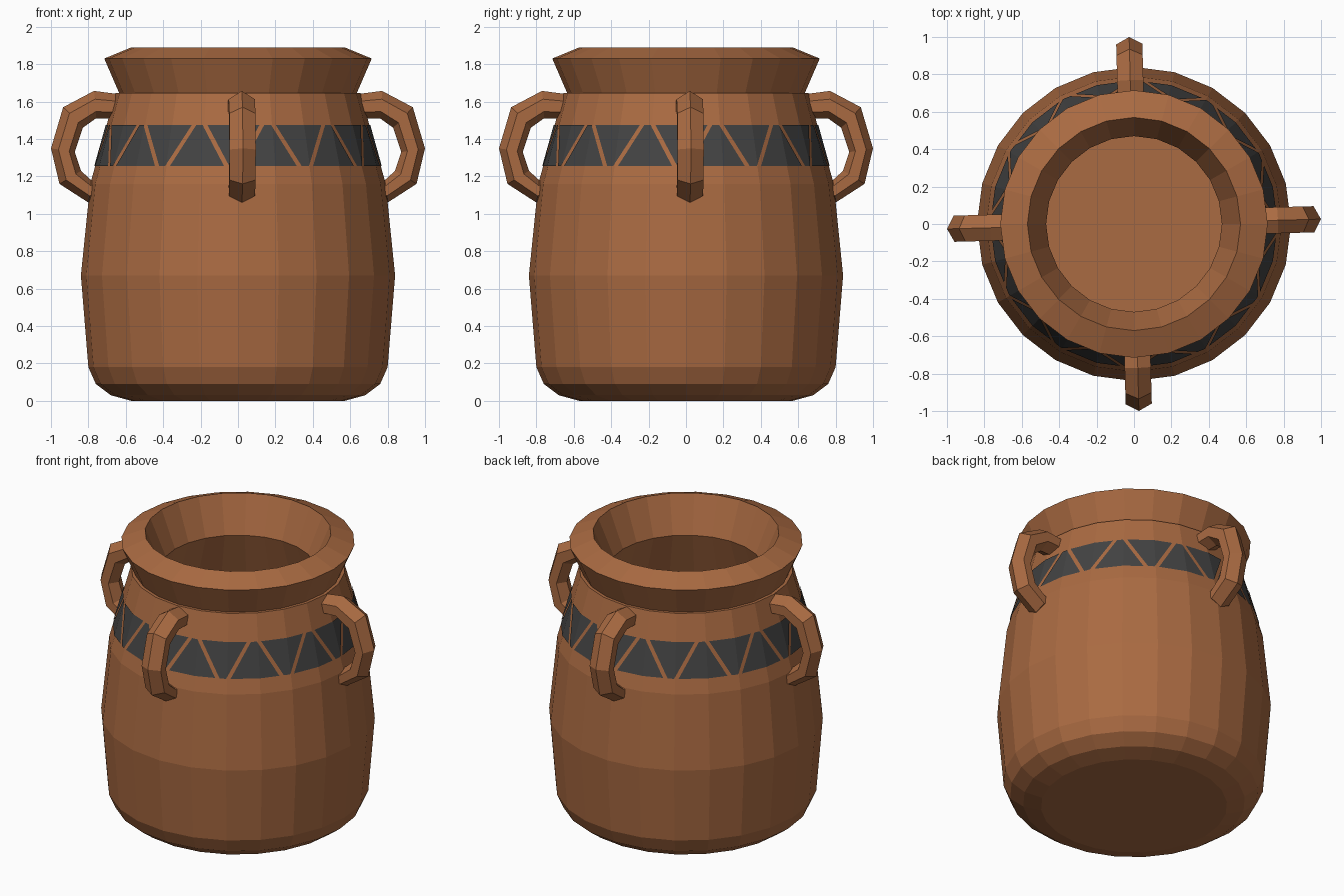
import bpy, math

if "Cube" in bpy.data.objects:
    bpy.data.objects.remove(bpy.data.objects["Cube"])

SIDES = 24
STEP = 2 * math.pi / SIDES


def material(name, color):
    m = bpy.data.materials.new(name)
    m.diffuse_color = (*color, 1)
    m.use_nodes = True
    m.node_tree.nodes["Principled BSDF"].inputs["Base Color"].default_value = m.diffuse_color
    return m


clay = material("clay brown", (0.40, 0.145, 0.054))
paint = material("charcoal paint", (0.056, 0.056, 0.056))


def make(name, verts, faces, mat):
    me = bpy.data.meshes.new(name)
    me.from_pydata(verts, [], faces)
    me.materials.append(mat)
    ob = bpy.data.objects.new(name, me)
    bpy.context.collection.objects.link(ob)
    return ob


# Hollow pot: outer wall, flared rim, then the inside down to its floor
profile = [(0.57, 0), (0.68, 0.03), (0.76, 0.09), (0.80, 0.18), (0.84, 0.67),
           (0.79, 1.16), (0.655, 1.645), (0.635, 1.645), (0.715, 1.83), (0.57, 1.89),
           (0.47, 1.65), (0.64, 1.16), (0.70, 0.67), (0.66, 0.18), (0.56, 0.12)]
verts = [(r * math.cos(i * STEP), r * math.sin(i * STEP), z)
         for r, z in profile for i in range(SIDES)]
faces = []
for k in range(len(profile) - 1):
    for i in range(SIDES):
        j = (i + 1) % SIDES
        a, b = k * SIDES, (k + 1) * SIDES
        faces.append((a + i, a + j, b + j, b + i))
faces.append(tuple(reversed(range(SIDES))))
last = (len(profile) - 1) * SIDES
faces.append(tuple(range(last, last + SIDES)))
make("pot_body", verts, faces, clay)


# Painted band: thin trapezoids that follow the faceted shoulder
def shoulder(angle, z):
    r = 0.79 + (z - 1.16) / (1.645 - 1.16) * (0.655 - 0.79)
    local = angle % STEP - STEP / 2
    r = r * math.cos(STEP / 2) / math.cos(local) + 0.005
    return (r * math.cos(angle), r * math.sin(angle), z)


LOW, HIGH = 1.255, 1.475
WIDE, TIP = math.radians(11.4), math.radians(1.5)
verts, faces = [], []
for n in range(24):
    center = math.radians(-92 + 15 * n)
    points_down = n % 2 == 0
    cols = {center - WIDE, center - TIP, center + TIP, center + WIDE}
    first = math.ceil((center - WIDE) / STEP)
    while first * STEP < center + WIDE:
        cols.add(first * STEP)
        first += 1
    cols = sorted(cols)
    for c, angle in enumerate(cols):
        reach = min(1, max(0, (WIDE - abs(angle - center)) / (WIDE - TIP)))
        h = (HIGH - LOW) * reach
        lo, hi = (HIGH - h, HIGH) if points_down else (LOW, LOW + h)
        verts += [shoulder(angle, lo), shoulder(angle, hi)]
        if c:
            k = len(verts)
            faces.append((k - 4, k - 2, k - 1, k - 3))
make("painted_triangles", verts, faces, paint)

# Four loop handles with a six-sided section, ridge facing outward
outer = [(0.64, 1.64), (0.77, 1.657), (0.935, 1.57), (1.0, 1.35), (0.955, 1.16), (0.80, 1.06), (0.74, 1.09)]
inner = [(0.64, 1.51), (0.76, 1.51), (0.83, 1.46), (0.873, 1.33), (0.84, 1.23), (0.785, 1.18), (0.74, 1.19)]
section = [(0, 0), (0.3, 0.07), (0.75, 0.07), (1, 0), (0.75, -0.07), (0.3, -0.07)]
for name, turn in (("right", 0), ("back", 90), ("left", 180), ("front", 270)):
    verts, faces = [], []
    for o, i in zip(outer, inner):
        for t, y in section:
            verts.append((o[0] + (i[0] - o[0]) * t, y, o[1] + (i[1] - o[1]) * t))
    for k in range(len(outer) - 1):
        for s in range(6):
            e = (s + 1) % 6
            faces.append((k * 6 + s, k * 6 + e, k * 6 + 6 + e, k * 6 + 6 + s))
    end = (len(outer) - 1) * 6
    faces += [tuple(reversed(range(6))), tuple(range(end, end + 6))]
    handle = make(name + "_handle", verts, faces, clay)
    handle.rotation_euler[2] = math.radians(turn + 1.5)

# Make every solid face outward
import bmesh
for ob in bpy.context.collection.objects:
    if ob.name == "painted_triangles":
        continue
    bm = bmesh.new()
    bm.from_mesh(ob.data)
    bmesh.ops.recalc_face_normals(bm, faces=bm.faces)
    bm.to_mesh(ob.data)
    bm.free()
